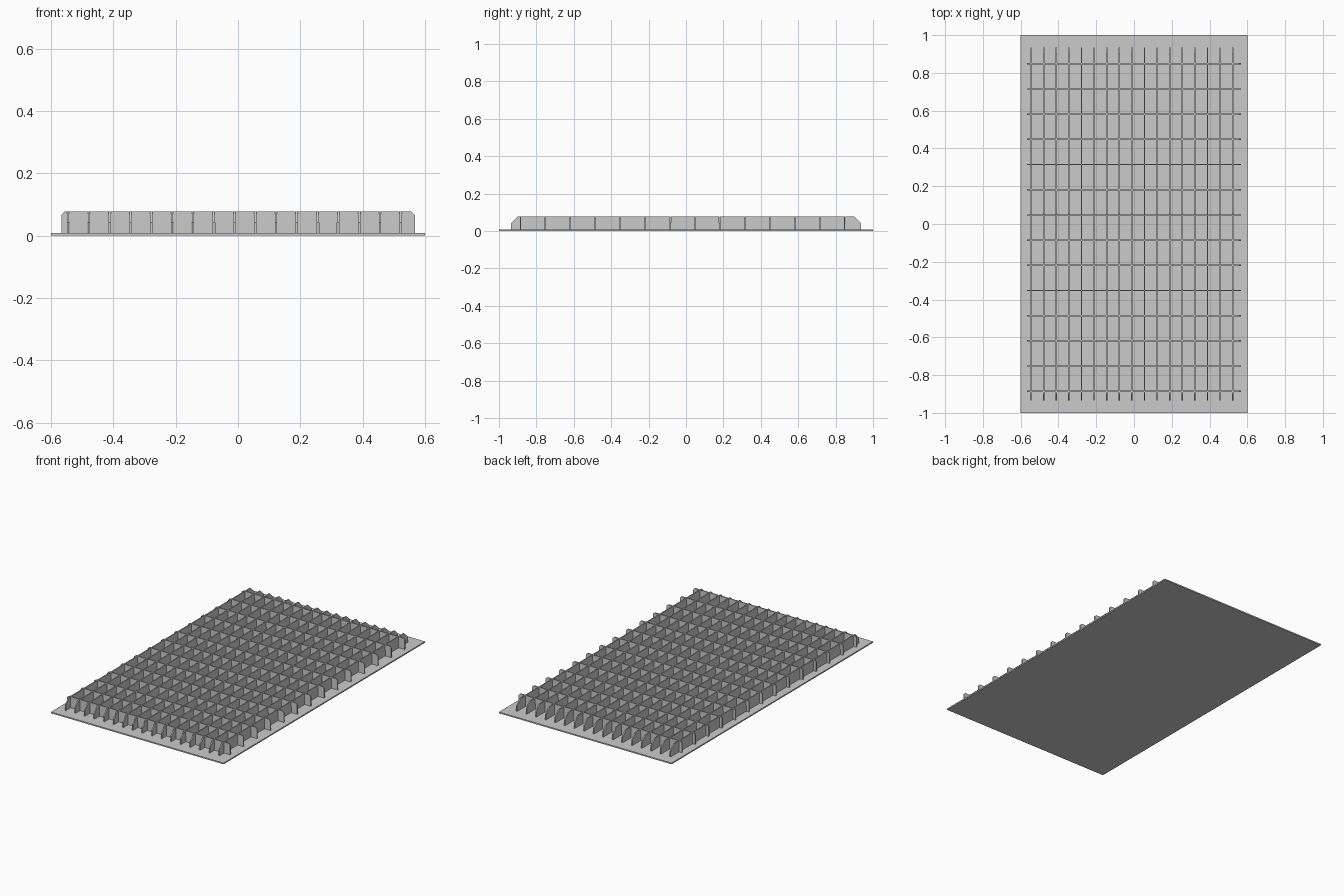
import bpy, bmesh

if "Cube" in bpy.data.objects:
    bpy.data.objects.remove(bpy.data.objects["Cube"])

PLATE_T = 0.008     # base plate thickness
TOP = 0.077         # top of the ribs
MID = 0.043         # depth of the interlocking slots
RIB_T = 0.007       # rib sheet thickness
SLOT_W = 0.0076     # slot width, slightly looser than the sheet

long_x = [-0.545 + i * 0.0667 for i in range(17)]    # ribs running along y
cross_y = [-0.885 + i * 0.1333 for i in range(14)]   # ribs running along x


def make_object(name, bm):
    bmesh.ops.recalc_face_normals(bm, faces=bm.faces)
    mesh = bpy.data.meshes.new(name)
    bm.to_mesh(mesh)
    bm.free()
    obj = bpy.data.objects.new(name, mesh)
    bpy.context.collection.objects.link(obj)
    return obj


def slots(edge_z, centres):
    """Comb of slots cut from an edge of the sheet to mid height."""
    pts = []
    for c in centres:
        a, b = c - SLOT_W / 2, c + SLOT_W / 2
        pts += [(a, edge_z), (a, MID), (b, MID), (b, edge_z)]
    return pts


def add_ribs(name, profile, offsets, along_y):
    """Extrude a flat (length, z) profile into a sheet at every offset."""
    bm = bmesh.new()
    for off in offsets:
        s = off - RIB_T / 2
        verts = [bm.verts.new((s, u, z) if along_y else (u, s, z)) for u, z in profile]
        face = bm.faces.new(verts)
        res = bmesh.ops.extrude_face_region(bm, geom=[face])
        moved = [v for v in res["geom"] if isinstance(v, bmesh.types.BMVert)]
        vec = (RIB_T, 0, 0) if along_y else (0, RIB_T, 0)
        bmesh.ops.translate(bm, verts=moved, vec=vec)
    return make_object(name, bm)


# Base plate
bm = bmesh.new()
bmesh.ops.create_cube(bm, size=1)
bmesh.ops.scale(bm, vec=(1.2, 2.0, PLATE_T), verts=bm.verts)
bmesh.ops.translate(bm, vec=(0, 0, PLATE_T / 2), verts=bm.verts)
make_object("base_plate", bm)

# Long ribs: chamfered ends, slots open at the top
L = 0.935
long_profile = ([(L, PLATE_T), (-L, PLATE_T), (-L, MID), (-L + 0.035, TOP)]
                + slots(TOP, cross_y)
                + [(L - 0.035, TOP), (L, MID)])
add_ribs("long_ribs", long_profile, long_x, True)

# Cross ribs: small corner chamfers, slots open at the bottom
W = 0.567
cross_profile = ([(W, TOP - 0.01), (W - 0.01, TOP), (-W + 0.01, TOP),
                  (-W, TOP - 0.01), (-W, PLATE_T)]
                 + slots(PLATE_T, long_x)
                 + [(W, PLATE_T)])
add_ribs("cross_ribs", cross_profile, cross_y, False)
